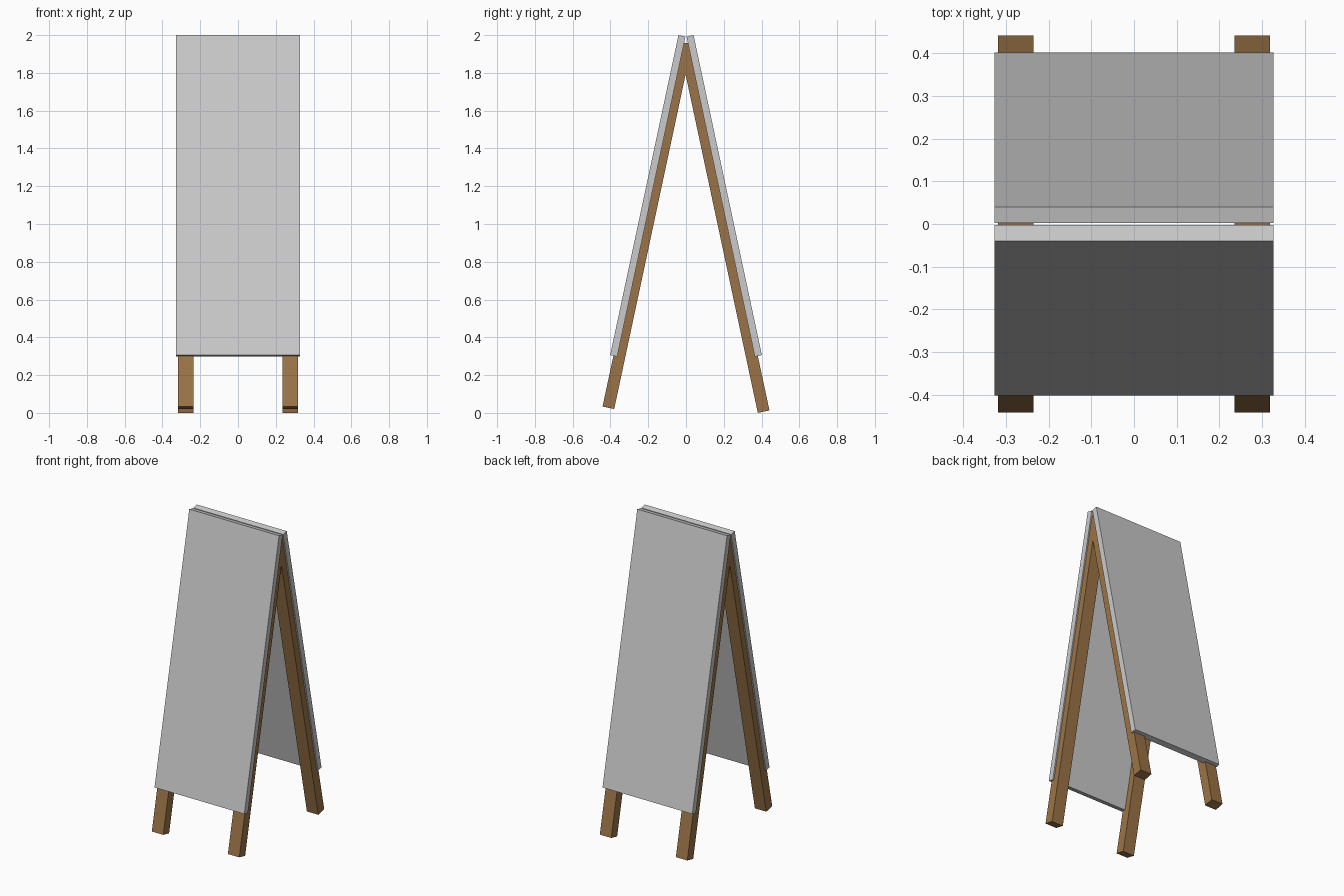
import bpy
from math import radians, sin, cos
from mathutils import Vector, Matrix

if "Cube" in bpy.data.objects:
    bpy.data.objects.remove(bpy.data.objects["Cube"], do_unlink=True)

TILT = radians(12.05)


def make_material(name, rgb):
    mat = bpy.data.materials.new(name)
    mat.use_nodes = True
    mat.diffuse_color = (*rgb, 1)
    mat.node_tree.nodes["Principled BSDF"].inputs["Base Color"].default_value = (*rgb, 1)
    return mat


board_grey = make_material("board grey", (0.6, 0.6, 0.6))
wood_brown = make_material("wood brown", (0.33, 0.175, 0.063))


def tilted_box(name, x, foot_y, foot_z, size, side, mat):
    """Box leaning inward from the centre of its foot; side is -1 front, 1 back."""
    width, depth, length = size
    bpy.ops.mesh.primitive_cube_add(size=1)
    obj = bpy.context.object
    obj.name = obj.data.name = name
    lean = Vector((0, -side * sin(TILT), cos(TILT)))
    centre = Vector((x, side * foot_y, foot_z)) + lean * length / 2
    obj.data.transform(Matrix.Diagonal((width, depth, length, 1)))
    obj.data.transform(Matrix.Rotation(side * TILT, 4, "X"))
    obj.location = centre
    obj.data.materials.append(mat)


# Two leaning frames, the back feet a little lower
for label, side, leg_z in (("front", -1, 0.027), ("back", 1, 0.0066)):
    tilted_box(label + "_board", 0, 0.383, 0.302, (0.654, 0.038, 1.732), side, board_grey)
    for hand, x in (("left", 0.277), ("right", -0.277)):
        tilted_box(f"{label}_{hand}_leg", x, 0.411, leg_z,
                   (0.083, 0.063, 2.0 - leg_z), side, wood_brown)
